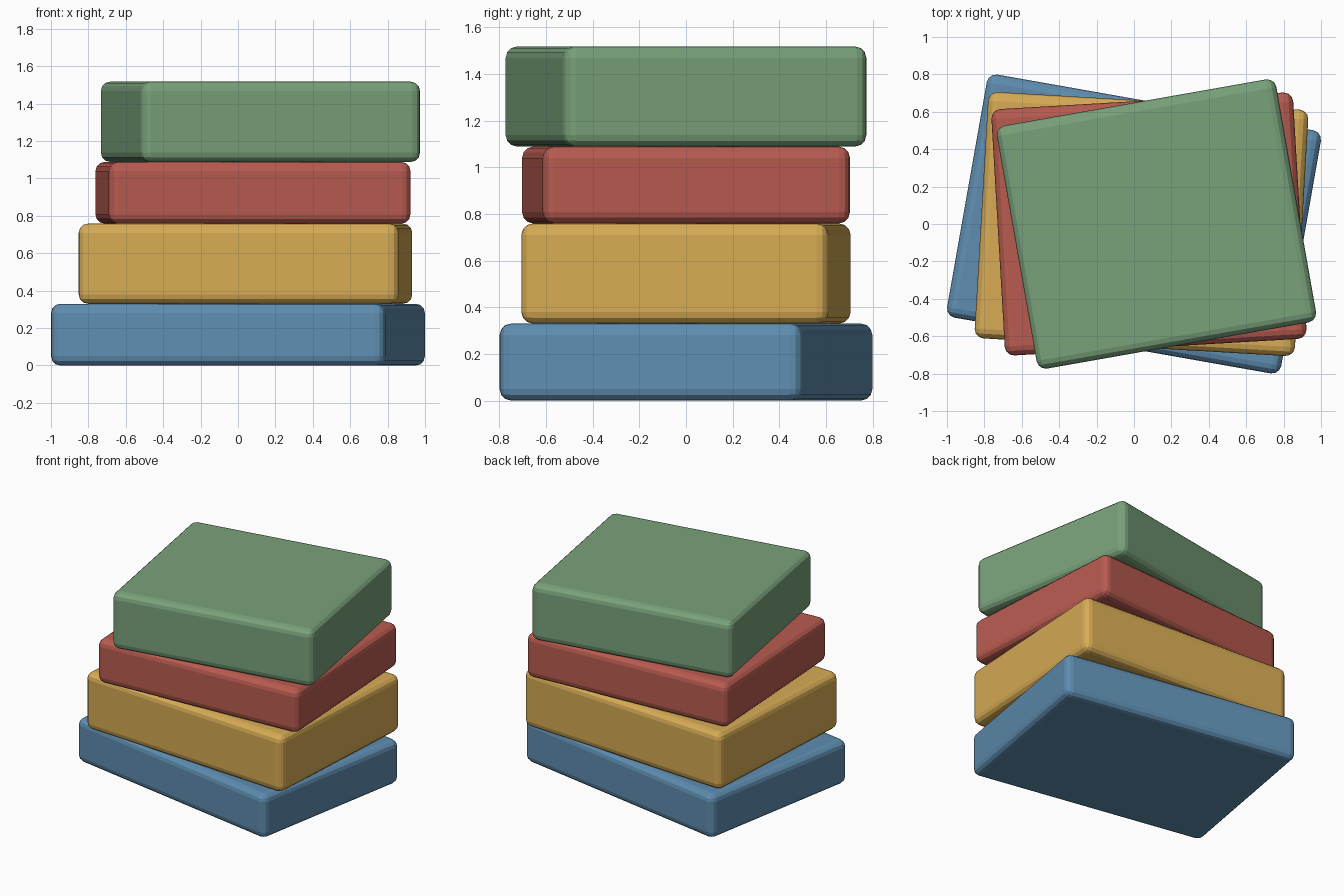
import bpy
import bmesh
from math import radians

cube = bpy.data.objects.get("Cube")
if cube:
    bpy.data.objects.remove(cube, do_unlink=True)

SCALE = 0.8246
DEPTH = 1.6 * SCALE
BEVEL = 0.06 * SCALE


def make_material(name, rgb):
    mat = bpy.data.materials.new(name)
    mat.use_nodes = True
    color = (*rgb, 1.0)
    mat.diffuse_color = color
    mat.node_tree.nodes["Principled BSDF"].inputs["Base Color"].default_value = color
    return mat


def make_block(name, size, location, angle, mat):
    """Box with rounded edges, turned about the vertical axis."""
    mesh = bpy.data.meshes.new(name)
    bm = bmesh.new()
    bmesh.ops.create_cube(bm, size=1.0)
    bmesh.ops.scale(bm, vec=size, verts=bm.verts)
    bm.to_mesh(mesh)
    bm.free()
    mesh.materials.append(mat)
    block = bpy.data.objects.new(name, mesh)
    bpy.context.collection.objects.link(block)
    block.location = location
    block.rotation_euler.z = radians(angle)
    bevel = block.modifiers.new("rounded_edges", "BEVEL")
    bevel.width = BEVEL
    bevel.segments = 3
    bevel.limit_method = "ANGLE"
    return block


# Blocks from bottom to top: name, height, colour
blocks = [
    ("bottom_block", 0.40, "blue", (0.114, 0.27, 0.44)),
    ("lower_middle_block", 0.52, "yellow", (0.68, 0.41, 0.09)),
    ("upper_middle_block", 0.40, "red", (0.48, 0.105, 0.08)),
    ("top_block", 0.52, "green", (0.19, 0.36, 0.195)),
]

# Each block is narrower, shifted to the side and twisted further
z = 0.0
for i, (name, height, color_name, rgb) in enumerate(blocks):
    width = (2.2 - 0.12 * i) * SCALE
    height *= SCALE
    make_block(name, (width, DEPTH, height), (0.04 * i, 0, z + height / 2),
               -10 + 20 * i / 3, make_material(color_name, rgb))
    z += height
